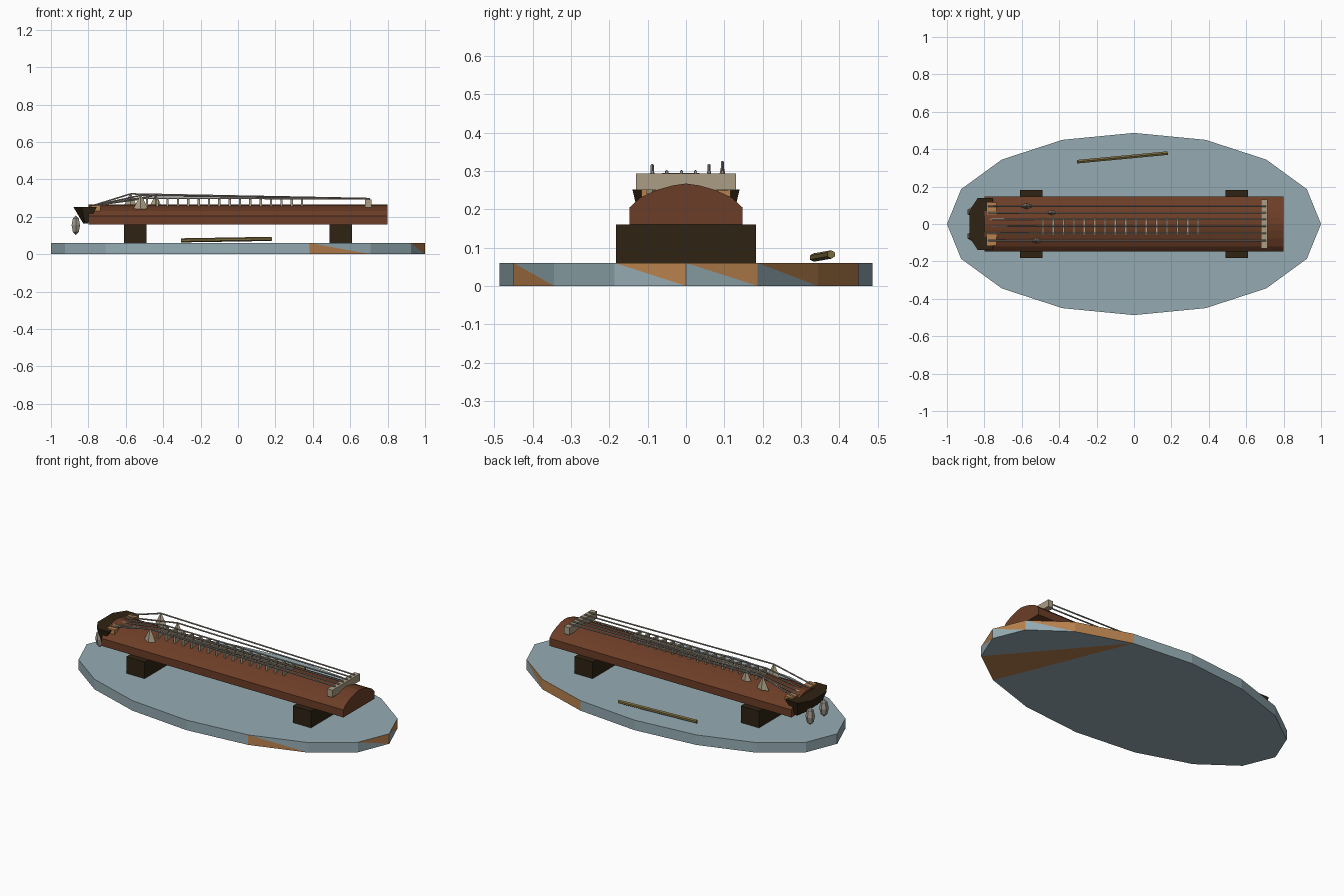
import bpy, bmesh
from math import cos, sin, tau
from mathutils import Vector

cube = bpy.data.objects.get("Cube")
if cube:
    bpy.data.objects.remove(cube)


def material(name, r, g, b):
    m = bpy.data.materials.new(name)
    m.use_nodes = True
    col = (r, g, b, 1)
    m.diffuse_color = col
    m.node_tree.nodes["Principled BSDF"].inputs["Base Color"].default_value = col
    return m


BLUE = material("pale blue", .30, .41, .45)
ORANGE = material("copper orange", .48, .22, .075)
BROWN = material("red brown wood", .15, .048, .02)
DARK = material("dark wood", .028, .016, .006)
BONE = material("bone", .40, .34, .23)
SILK = material("grey silk", .34, .31, .27)
OLIVE = material("olive bamboo", .20, .15, .05)


def finish(name, bm, *mats):
    bmesh.ops.recalc_face_normals(bm, faces=bm.faces)
    mesh = bpy.data.meshes.new(name)
    bm.to_mesh(mesh)
    bm.free()
    for m in mats:
        mesh.materials.append(m)
    ob = bpy.data.objects.new(name, mesh)
    bpy.context.collection.objects.link(ob)
    return ob


def box(name, mat, x, y, z):
    bm = bmesh.new()
    bmesh.ops.create_cube(bm, size=1)
    for v in bm.verts:
        v.co = [lo + (c + .5) * (hi - lo) for c, (lo, hi) in zip(v.co, (x, y, z))]
    return finish(name, bm, mat)


def loft(name, mat, lower, upper):
    """Solid between two matching outlines."""
    bm = bmesh.new()
    a = [bm.verts.new(p) for p in lower]
    b = [bm.verts.new(p) for p in upper]
    bm.faces.new(a)
    bm.faces.new(b)
    for i in range(len(a)):
        j = (i + 1) % len(a)
        bm.faces.new((a[i], a[j], b[j], b[i]))
    return finish(name, bm, mat)


def rods(name, mat, path, radius, sides):
    """Straight rods joining the points of a path."""
    bm = bmesh.new()
    for p, q in zip(path, path[1:]):
        p, q = Vector(p), Vector(q)
        new = bmesh.ops.create_cone(bm, cap_ends=True, segments=sides, radius1=radius,
                                    radius2=radius, depth=(q - p).length)["verts"]
        turn = (q - p).to_track_quat('Z', 'Y')
        for v in new:
            v.co = turn @ v.co + (p + q) / 2
    return finish(name, bm, mat)


# Oval base, with copper patches on part of the rim and underside
bm = bmesh.new()
N = 16
ring = [(cos(tau * k / N), .487 * sin(tau * k / N)) for k in range(N)]
bot = [bm.verts.new((x, y, 0)) for x, y in ring]
top = [bm.verts.new((x, y, .06)) for x, y in ring]
bm.faces.new(top)
for k in range(N):
    j = (k + 1) % N
    low = bm.faces.new((bot[k], bot[j], top[k]))
    high = bm.faces.new((bot[j], top[j], top[k]))
    low.material_index = int(k in (2, 13))
    high.material_index = int(k in (15, 0, 1, 2))
bm.faces.new(bot[3:15])
bm.faces.new([bot[15]] + bot[:4])
bm.faces.new((bot[14], bot[15], bot[3])).material_index = 1
finish("base", bm, BLUE, ORANGE)

# Feet
for side, x in (("right", -.55), ("left", .55)):
    box(side + "_foot", DARK, (x - .06, x + .06), (-.182, .182), (.06, .16))

# Arched sound box
half = [(.147, .16), (.147, .205), (.12, .23), (.077, .25), (.035, .262)]
section = half + [(0, .267)] + [(-y, z) for y, z in reversed(half)]
loft("sound_box", BROWN, [(-.8, y, z) for y, z in section],
     [(.8, y, z) for y, z in section])

# Flared dark head
edge = [(-.88, .07), (-.835, .14), (-.755, .14)]
outline = edge + [(x, -y) for x, y in reversed(edge)]
loft("head", DARK, [(-.815 + (x + .815) * .2, y * .85, .165) for x, y in outline],
     [(x, y, .252) for x, y in outline])

# String anchors on the head
for side, y in (("front", -.083), ("back", .083)):
    box(side + "_anchor", ORANGE, (-.785, -.735), (y - .033, y + .033), (.22, .26))

# Tail bridge
box("tail_bridge", BONE, (.68, .715), (-.13, .13), (.25, .293))

# Frets
for i in range(16):
    x = -.487 + i * .0553
    box(f"fret_{i + 1}", BONE, (x - .006, x + .006), (-.062, .035), (.255, .294))

# Strings: the outer ones rise over pointed bridges
peaks = {.095: (-.575, .322), .06: (-.44, .314), -.088: (-.52, .314)}
for i, y in enumerate((.095, .06, .025, -.012, -.05, -.088)):
    start, end = (-.78, y, .258), (.705, y, .297)
    x, z = peaks.get(y, (-.5, .298))
    rods(f"string_{i + 1}", SILK, [start, (x, y, z), end], .0045, 5)
    if y in peaks:
        bm = bmesh.new()
        bmesh.ops.create_cone(bm, cap_ends=True, segments=4, radius1=.04, radius2=.003,
                              depth=.075)
        for v in bm.verts:
            v.co = (x + v.co.x, y + v.co.y * .4, z - .036 + v.co.z)
        finish(f"pointed_bridge_{i + 1}", bm, BONE)

# Hanging silk knots
for side, y in (("front", -.065), ("back", .065)):
    bm = bmesh.new()
    bmesh.ops.create_uvsphere(bm, u_segments=6, v_segments=4, radius=1)
    for v in bm.verts:
        v.co = (-.867 + v.co.x * .026, y + v.co.y * .026, .155 + v.co.z * .052)
    finish(side + "_knot", bm, SILK)

# Plucking stick lying on the base
rods("stick", OLIVE, [(-.305, .333, .074), (.18, .379, .082)], .011, 6)
